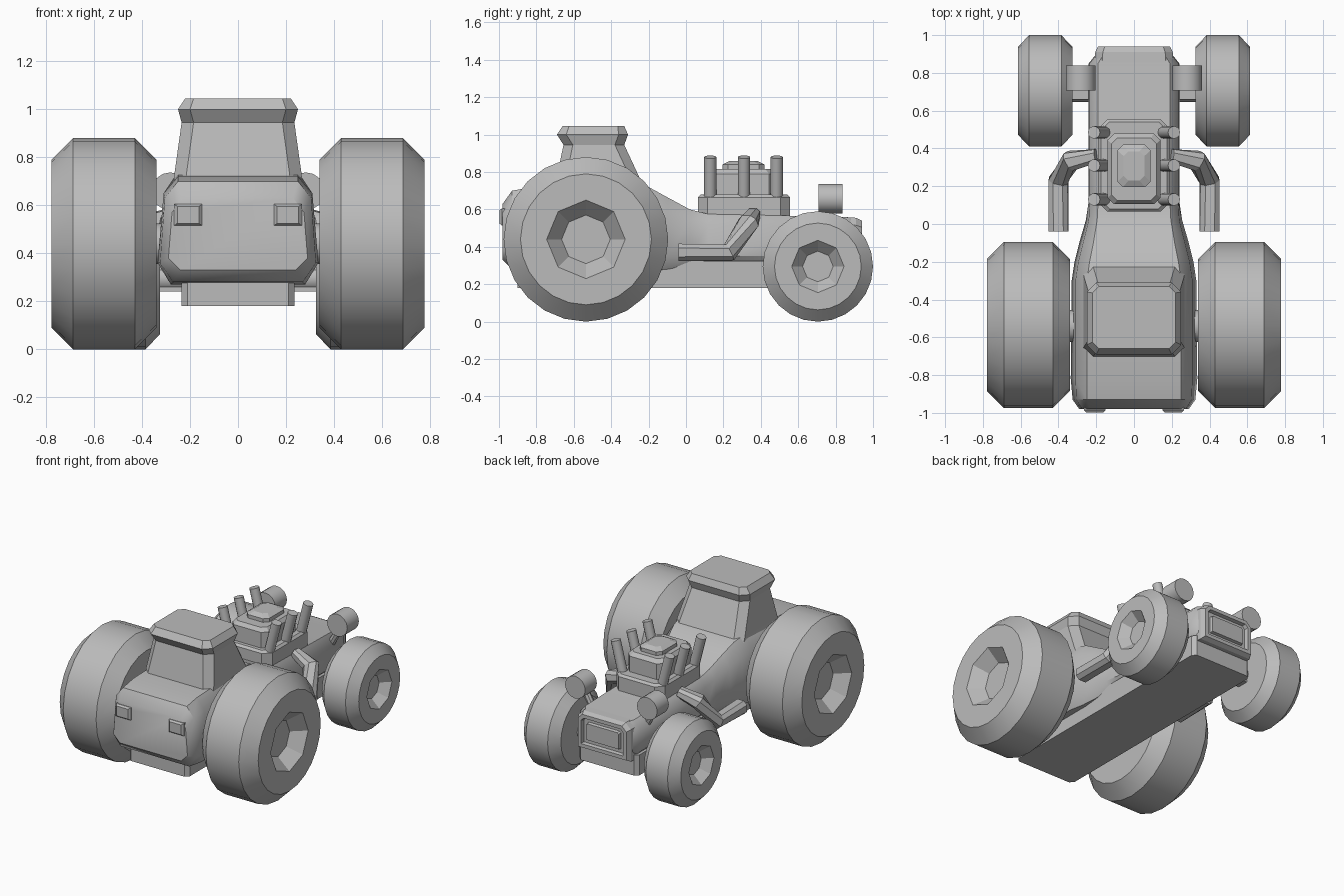
import bpy, bmesh, math
from mathutils import Vector

if "Cube" in bpy.data.objects:
    bpy.data.objects.remove(bpy.data.objects["Cube"])

grey = bpy.data.materials.new("plain_grey")
grey.diffuse_color = (0.5, 0.5, 0.5, 1)
grey.use_nodes = True
grey.node_tree.nodes["Principled BSDF"].inputs["Base Color"].default_value = grey.diffuse_color


def finish(name, bm, angle=35):
    bmesh.ops.recalc_face_normals(bm, faces=bm.faces)
    mesh = bpy.data.meshes.new(name)
    bm.to_mesh(mesh)
    bm.free()
    mesh.materials.append(grey)
    ob = bpy.data.objects.new(name, mesh)
    bpy.context.collection.objects.link(ob)
    bpy.ops.object.select_all(action='DESELECT')
    ob.select_set(True)
    bpy.context.view_layer.objects.active = ob
    if angle:
        bpy.ops.object.shade_smooth_by_angle(angle=math.radians(angle))
    return ob


def loft(name, rings, angle=35, inset=None):
    """Skin equal-length rings and cap both ends."""
    bm = bmesh.new()
    rows = [[bm.verts.new(p) for p in r] for r in rings]
    for a, b in zip(rows, rows[1:]):
        for i in range(len(a)):
            j = (i + 1) % len(a)
            bm.faces.new((a[i], a[j], b[j], b[i]))
    bm.faces.new(rows[0])
    bm.faces.new(rows[-1])
    return finish(name, bm, angle)


def slab(x, y0, y1, c, z):
    """Rectangle with cut corners at height z."""
    return [(x, y0 + c, z), (x, y1 - c, z), (x - c, y1, z), (c - x, y1, z),
            (-x, y1 - c, z), (-x, y0 + c, z), (c - x, y0, z), (x - c, y0, z)]


def box(name, x0, x1, y0, y1, z0, z1):
    return loft(name, [[(x0, y0, z), (x1, y0, z), (x1, y1, z), (x0, y1, z)]
                       for z in (z0, z1)], 0)


def rod(name, a, b, r, n=12):
    a, b = Vector(a), Vector(b)
    q = (b - a).to_track_quat('Z', 'Y')
    ring = [q @ Vector((r * math.cos(t), r * math.sin(t), 0))
            for t in (2 * math.pi * i / n for i in range(n))]
    return loft(name, [[p + v for v in ring] for p in (a, b)])


def wheel(name, side, y, r, face, x0, x1, cut, hub, core, depth):
    """Chamfered tyre with an eight-sided dished hub."""
    n = 24

    def ring(x, rad, octagon=False):
        pts = []
        for i in range(n):
            t = 2 * math.pi * i / n
            k = rad
            if octagon:
                k *= math.cos(math.pi / 8) / math.cos(t % (math.pi / 4) - math.pi / 8)
            pts.append((side * x, y + k * math.cos(t), r + k * math.sin(t)))
        return pts
    loft(name, [ring(x0, face), ring(x0 + cut, r), ring(x1 - cut, r),
                ring(x1, face), ring(x1, hub, True),
                ring(x1 - depth, core, True)], 32)


# Body shell: half profile from floor to roof at each station
stations = [
    (-0.98, (.24, .33), (.29, .38), (.275, .57), (.23, .63)),
    (-0.93, (.27, .28), (.325, .36), (.305, .63), (.25, .70)),
    (-0.82, (.28, .27), (.335, .36), (.31, .65), (.25, .72)),
    (-0.30, (.28, .27), (.33, .36), (.31, .65), (.25, .74)),
    (-0.20, (.26, .27), (.315, .36), (.295, .63), (.235, .72)),
    (-0.10, (.24, .28), (.29, .35), (.27, .59), (.215, .665)),
    (0.02, (.22, .30), (.255, .35), (.24, .54), (.195, .60)),
    (0.12, (.21, .32), (.24, .35), (.235, .52), (.19, .575)),
    (0.85, (.21, .32), (.24, .35), (.235, .51), (.19, .56)),
    (0.90, (.17, .32), (.20, .35), (.195, .50), (.16, .55)),
]
loft("body", [[(x, y, z) for x, z in half] + [(-x, y, z) for x, z in reversed(half)]
              for y, *half in stations], 40)

# Cab with waisted pillars and a flared roof
loft("cab", [slab(.27, -.71, -.20, .05, .67), slab(.265, -.70, -.23, .05, .73),
             slab(.235, -.655, -.33, .05, .945), slab(.25, -.69, -.31, .05, 1.0),
             slab(.22, -.66, -.33, .035, 1.045)], 0)

# Chassis rail box
loft("chassis", [slab(.235, -.90, .88, .025, z) for z in (.18, .325)], 0)

# Engine block, blower and intake scoop
loft("engine_block", [slab(.19, .065, .555, .05, .54), slab(.19, .065, .555, .05, .665),
                      slab(.175, .08, .54, .045, .68)], 0)
loft("blower", [slab(.14, .105, .48, .035, .67), slab(.14, .105, .48, .035, .79),
                slab(.12, .125, .455, .03, .815)], 0)
loft("intake_scoop", [slab(.088, .195, .42, .03, .80), slab(.088, .195, .42, .03, .84),
                      slab(.055, .23, .385, .025, .858)], 0)

# Radiator surround: rim, recess and raised core in one skin


def grille_ring(y, x, z0, z1, c):
    return [(x, y, z0), (x, y, z1 - c), (x - c, y, z1),
            (c - x, y, z1), (-x, y, z1 - c), (-x, y, z0)]


loft("grille", [grille_ring(.84, .21, .29, .56, .04), grille_ring(.91, .205, .29, .555, .04),
                grille_ring(.94, .19, .305, .54, .035), grille_ring(.94, .165, .33, .515, .02),
                grille_ring(.915, .16, .335, .51, .02), grille_ring(.915, .13, .36, .485, .01),
                grille_ring(.935, .125, .365, .48, .01)], 0)

# Axles
rod("rear_axle", (-.36, -.54, .44), (.36, -.54, .44), .085)
rod("front_axle", (-.35, .70, .295), (.35, .70, .295), .055)

for side, tag in ((1, "right"), (-1, "left")):
    # Wheels
    wheel("rear_wheel_" + tag, side, -.535, .44, .35, .34, .778, .09, .21, .13, .09)
    wheel("front_wheel_" + tag, side, .705, .295, .232, .325, .615, .06, .14, .082, .06)

    # Slanted exhaust stacks
    for i, y in enumerate((.13, .31, .485)):
        rod(f"stack_{tag}_{i}", (side * .15, y, .64), (side * .212, y, .88), .033)

    # Side exhaust: cut-corner section swept along a bent path
    path = [Vector((side * x, y, z)) for x, y, z in
            ((.20, .36, .575), (.335, .335, .53), (.40, .23, .37), (.40, -.04, .37))]
    rings = []
    for i, p in enumerate(path):
        a = (path[max(i, 1)] - path[max(i, 1) - 1]).normalized()
        k = min(i + 1, 3)
        b = (path[k] - path[k - 1]).normalized()
        t = (a + b).normalized()
        u = t.cross(Vector((0, 0, 1))).normalized()
        v = u.cross(t)
        s = .036 if i == 0 else .052
        shape = [(1, -.5), (1, .5), (.5, 1), (-.5, 1), (-1, .5), (-1, -.5), (-.5, -1), (.5, -1)]
        rings.append([p + u * (m * s) + v * (n * s * .9) for m, n in shape])
    loft("side_exhaust_" + tag, rings, 0)

    # Headlights on short brackets
    rod("headlight_" + tag, (side * .282, .708, .658), (side * .282, .838, .658), .079, 16)
    rod("headlight_bracket_" + tag, (side * .20, .74, .48), (side * .28, .74, .62), .025, 8)
    box("front_strut_" + tag, min(side * .2, side * .33), max(side * .2, side * .33),
        .66, .74, .24, .35)

    # Tail lights
    loft("tail_light_" + tag,
         [[(side * .208 + sx * w, y, .56 + sz * h) for sx, sz in
           ((-1, -1), (1, -1), (1, 1), (-1, 1))]
          for y, w, h in ((-.93, .058, .045), (-.985, .058, .045), (-.998, .045, .035))], 0)
